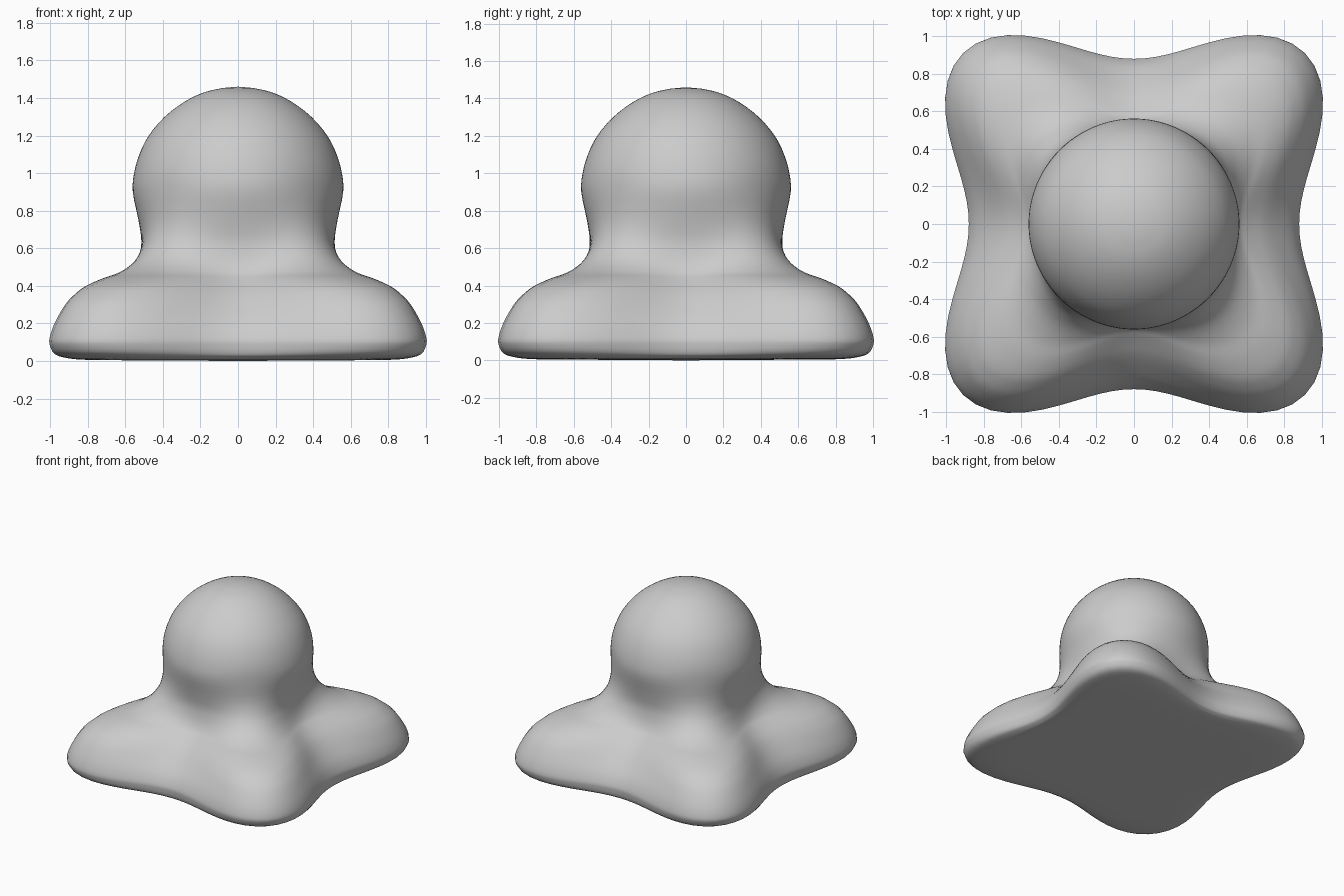
import bpy, bmesh, math

if "Cube" in bpy.data.objects:
    bpy.data.objects.remove(bpy.data.objects["Cube"])

SEGMENTS = 96   # columns around the body
STEPS = 3       # smooth rows between profile points

# (height, radius between the lobes, radius along the lobes)
PROFILE = [
    (0.003, 0.40, 0.50), (0.006, 0.78, 1.00), (0.02, 0.85, 1.18), (0.04, 0.87, 1.25),
    (0.08, 0.878, 1.28), (0.12, 0.875, 1.285), (0.20, 0.835, 1.255), (0.30, 0.75, 1.19),
    (0.36, 0.69, 1.12), (0.40, 0.64, 1.05), (0.44, 0.59, 0.93), (0.47, 0.56, 0.81),
    (0.52, 0.535, 0.70), (0.58, 0.52, 0.63), (0.65, 0.515, 0.585), (0.75, 0.53, 0.56),
    (0.90, 0.56, 0.56), (1.00, 0.553, 0.553), (1.10, 0.525, 0.525), (1.20, 0.475, 0.475),
    (1.30, 0.39, 0.39), (1.38, 0.285, 0.285), (1.43, 0.18, 0.18), (1.453, 0.08, 0.08),
]


def smooth_rows(points):
    """Catmull-Rom curve through the profile points."""
    rows = []
    for i in range(len(points) - 1):
        a, b = points[max(i - 1, 0)], points[i]
        c, d = points[i + 1], points[min(i + 2, len(points) - 1)]
        for s in range(STEPS):
            t = s / STEPS
            rows.append([0.5 * (2 * q + (r - p) * t + (2 * p - 5 * q + 4 * r - u) * t * t
                                + (3 * q - p - 3 * r + u) * t ** 3)
                         for p, q, r, u in zip(a, b, c, d)])
    rows.append(points[-1])
    return rows


def lobe_weight(angle):
    """0 in the four valleys, 1 on the four diagonal lobes."""
    return 0.455 - 0.5 * math.cos(4 * angle) + 0.045 * math.cos(8 * angle)


# Lobed base, neck and dome as one continuous skin
bm = bmesh.new()
rings = []
for z, valley, lobe in smooth_rows(PROFILE):
    ring = []
    for i in range(SEGMENTS):
        a = math.tau * i / SEGMENTS
        r = valley + (lobe - valley) * lobe_weight(a)
        ring.append(bm.verts.new((r * math.cos(a), r * math.sin(a), z)))
    rings.append(ring)
bottom = bm.verts.new((0, 0, 0))
top = bm.verts.new((0, 0, 1.46))
for i in range(SEGMENTS):
    j = (i + 1) % SEGMENTS
    for low, high in zip(rings, rings[1:]):
        bm.faces.new((low[i], low[j], high[j], high[i]))
    bm.faces.new((bottom, rings[0][j], rings[0][i]))
    bm.faces.new((rings[-1][i], rings[-1][j], top))
for face in bm.faces:
    face.smooth = True

mesh = bpy.data.meshes.new("lobed_body")
bm.to_mesh(mesh)
bm.free()
body = bpy.data.objects.new("lobed_body", mesh)
bpy.context.collection.objects.link(body)

# Plain grey finish
grey = bpy.data.materials.new("light_grey")
grey.diffuse_color = (0.6, 0.6, 0.6, 1)
grey.use_nodes = True
grey.node_tree.nodes["Principled BSDF"].inputs["Base Color"].default_value = grey.diffuse_color
mesh.materials.append(grey)
